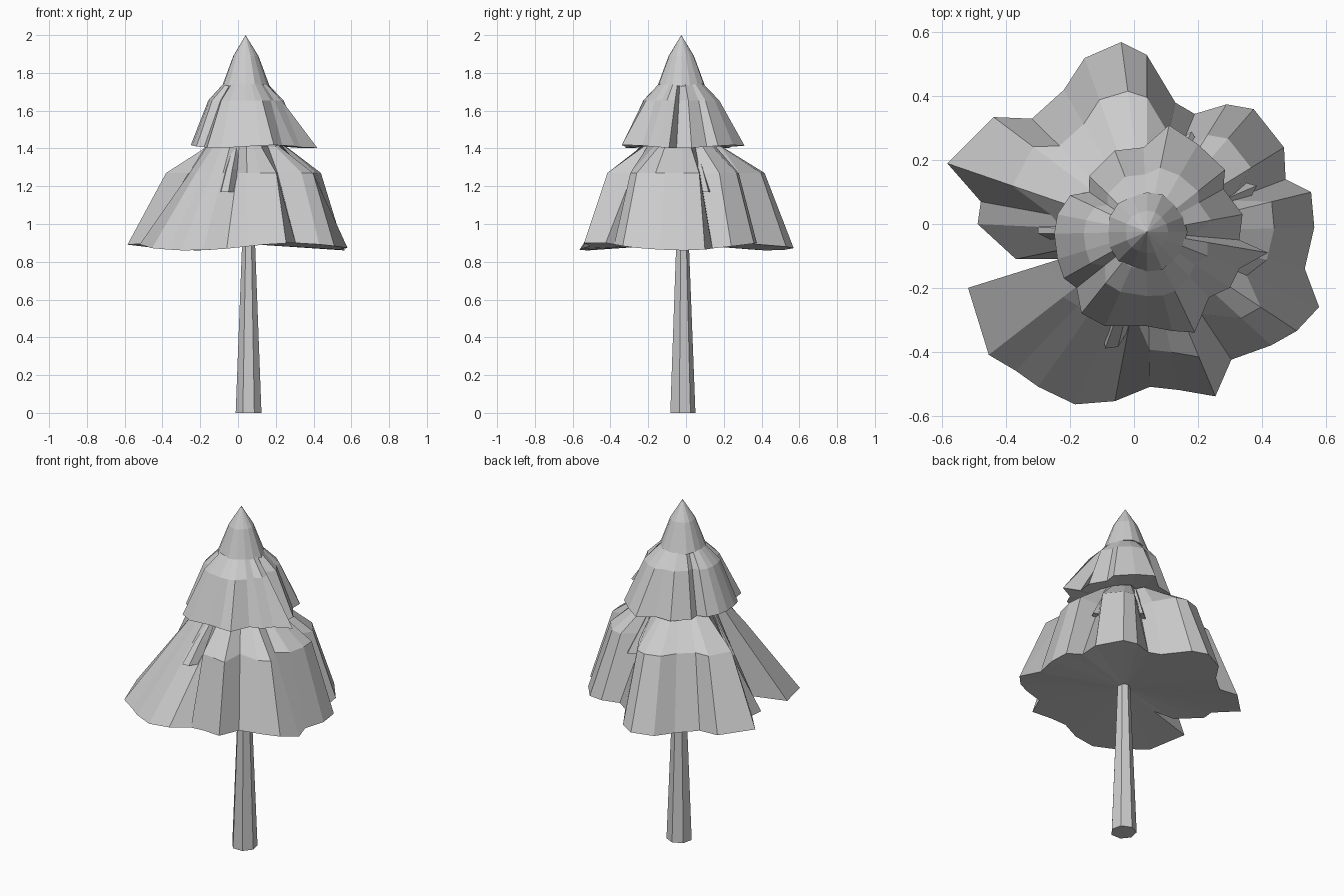
import bpy, bmesh, math
from mathutils import Vector

if "Cube" in bpy.data.objects:
    bpy.data.objects.remove(bpy.data.objects["Cube"])

AXIS = Vector((0.04, -0.025))


def tier(name, outline, z_rim, wave, z_mid, mid, z_top, top, z_apex, lift=0.015, dents=()):
    """Ragged skirt: rim outline -> shoulder -> collar -> apex, closed underneath.
    mid and top are (scale, max radius); dents are (angle, half width, scale)."""
    bm = bmesh.new()
    rings = [[], [], []]
    for x, y in outline:
        d = Vector((x, y)) - AXIS
        r, u = d.length, d.normalized()
        a = math.atan2(d.y, d.x)
        rm = min(r * mid[0], mid[1])
        for deg, width, scale in dents:
            if abs((math.degrees(a) - deg + 180) % 360 - 180) < width:
                rm = min(rm, r * scale)
        rt = min(rm * top[0], top[1])
        zs = (z_rim + wave * math.cos(3 * (a - math.pi)), z_mid, z_top)
        for ring, rad, z in zip(rings, (r, rm, rt), zs):
            p = AXIS + u * rad
            ring.append(bm.verts.new((p.x, p.y, z)))
    apex = bm.verts.new((*AXIS, z_apex))
    under = bm.verts.new((*AXIS, z_rim + lift))
    n = len(outline)
    for i in range(n):
        j = (i + 1) % n
        for lo, hi in zip(rings, rings[1:]):
            bm.faces.new((lo[i], lo[j], hi[j], hi[i]))
        bm.faces.new((rings[2][i], rings[2][j], apex))
        bm.faces.new((rings[0][j], rings[0][i], under))
    bmesh.ops.recalc_face_normals(bm, faces=bm.faces)
    me = bpy.data.meshes.new(name)
    bm.to_mesh(me)
    bm.free()
    ob = bpy.data.objects.new(name, me)
    bpy.context.collection.objects.link(ob)
    return ob


# Trunk: tapered, seven sided
bpy.ops.mesh.primitive_cone_add(vertices=7, radius1=0.07, radius2=0.034, depth=0.93,
                                location=(0.056, -0.02, 0.465))
bpy.context.object.name = "trunk"

# Bottom skirt of branches, with deep folds at the front left
low = [(-.04, .57), (.04, .53), (.13, .38), (.19, .345), (.29, .375), (.375, .36),
       (.47, .24), (.475, .14), (.555, .10), (.565, -.01), (.535, -.14), (.58, -.26),
       (.51, -.335), (.43, -.38), (.305, -.425), (.255, -.54), (.14, -.52), (.05, -.51),
       (-.06, -.555), (-.185, -.565), (-.30, -.51), (-.37, -.46), (-.455, -.41),
       (-.52, -.20), (-.23, -.11), (-.37, -.11), (-.49, 0), (-.48, .07), (-.585, .19),
       (-.44, .335), (-.32, .33), (-.22, .42), (-.155, .52)]
folds = [(226, 33, 0.53), (259, 5, 0.46), (231, 2, 0.42), (180, 14, 0.58), (177, 4, 0.5),
         (20, 3, 0.6), (68, 3, 0.6), (-25, 3, 0.58), (-57, 4, 0.64)]
tier("bottom_branches", low, 0.88, 0.02, 1.27, (0.76, 0.445), 1.41, (0.75, 0.215), 1.5,
     dents=folds)

# Inner star of small spikes poking through the bottom skirt
spikes = [(.385, .12), (.27, .15), (.18, .29), (.06, .2), (-.12, .2), (-.2, .06),
          (-.3, -.01), (-.3, -.03), (-.2, -.08), (-.23, -.18), (-.2, -.21), (-.14, -.2),
          (-.15, -.29), (-.11, -.28), (-.09, -.39), (-.05, -.385),
          (.02, -.27), (.2, -.25), (.28, -.08)]
tier("inner_spikes", spikes, 1.17, 0, 1.29, (0.78, 0.3), 1.4, (0.8, 0.2), 1.5)

# Middle skirt
middle = [(.11, .31), (.20, .25), (.285, .17), (.28, .11), (.34, .03), (.33, -.05),
          (.42, -.09), (.33, -.14), (.30, -.20), (.235, -.23), (.19, -.34), (.12, -.335),
          (.04, -.32), (-.09, -.32), (-.165, -.28), (-.18, -.20), (-.22, -.17),
          (-.24, -.11), (-.25, -.03), (-.24, .03), (-.20, .09), (-.14, .10), (-.14, .15),
          (-.06, .23), (.03, .24)]
tier("middle_branches", middle, 1.41, 0.008, 1.655, (0.68, 0.205), 1.74, (0.62, 0.12), 1.78,
     dents=[(-8, 5, 0.5), (-38, 8, 0.58), (219, 4, 0.6)])

# Pointed crown
crown = []
for k in range(16):
    a = math.tau * k / 16
    r = 0.124 + 0.004 * math.cos(5 * a)
    crown.append((AXIS.x + r * math.cos(a), AXIS.y + r * math.sin(a)))
tier("crown", crown, 1.735, 0.006, 1.89, (0.54, 0.068), 1.945, (0.5, 0.035), 2.0)
